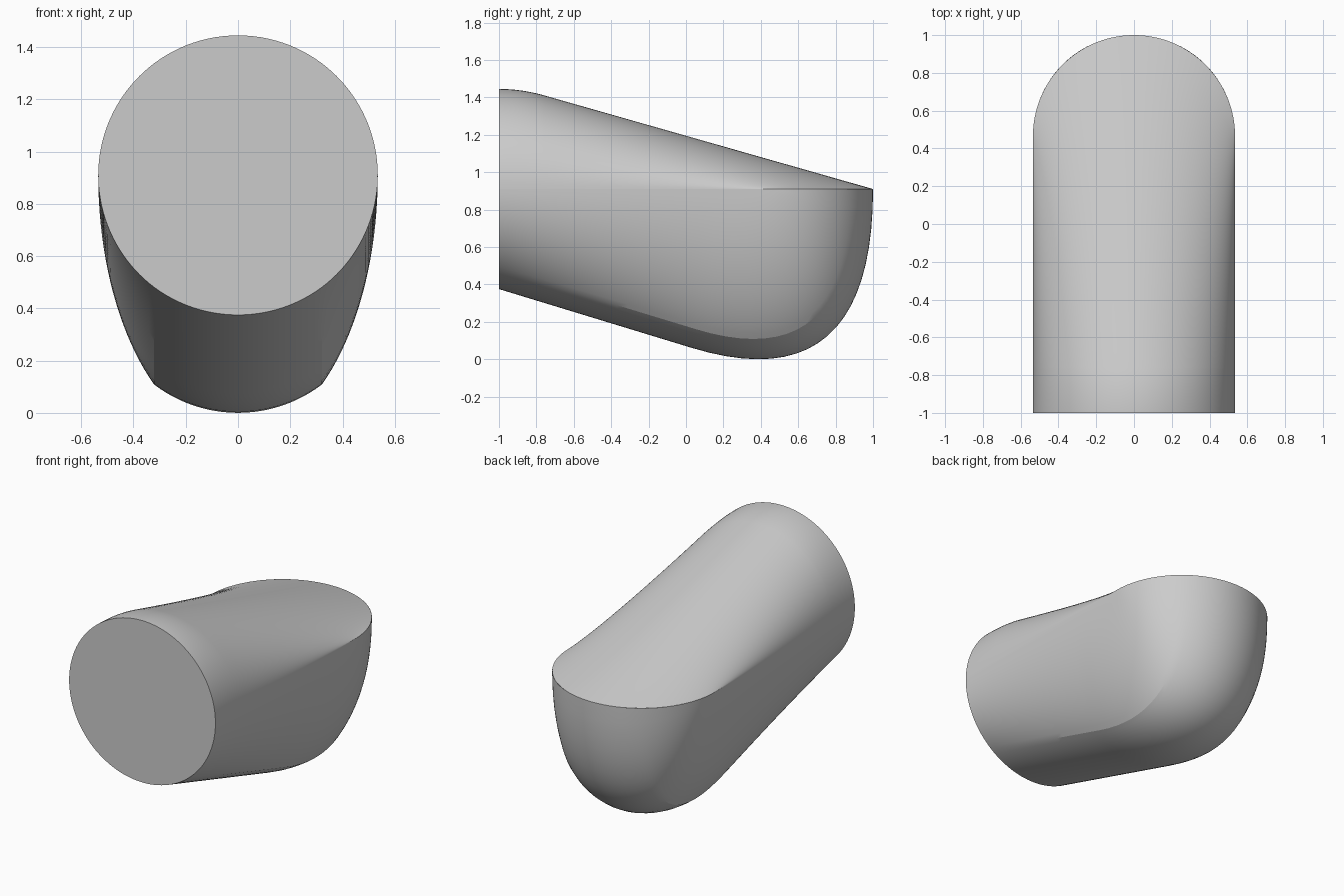
import bpy, bmesh, math
from mathutils import Vector

cube = bpy.data.objects.get("Cube")
if cube:
    bpy.data.objects.remove(cube)

R = 0.535          # radius of the front disc and the rounded back
MID = 0.91         # height of the widest line
CREASE = math.acos(0.8)
STEPS = 20

# Profiles in (y, z): front point, curve start, curve corner, curve end
TOP = [(-1, MID + R), (-0.88, MID + R), (-0.76, 1.411), (1, MID)]
KEEL = [(-1, 0.375), (0.03, 0.061), (1, -0.235), (1, MID)]
CHINE = [(-1, 0.481), (0.055, 0.16), (0.894, -0.095), (0.894, MID)]
BACK = 1 - R


def mix(a, b, t):
    return [Vector(p).lerp(Vector(q), t) for p, q in zip(a, b)]


def bend(a, b, c):
    """Quadratic curve from a to c around corner b."""
    for i in range(STEPS + 1):
        t = i / STEPS
        yield a * (1 - t) ** 2 + b * 2 * t * (1 - t) + c * t * t


def top_path(c):
    side = [(-1, MID), (-0.88, MID), (-0.76, MID), (BACK, MID)]
    a, b, d, e = mix(side, TOP, c)
    return list(bend(a, b, d)) + [d.lerp(e, i / STEPS) for i in range(1, STEPS + 1)]


def bottom_path(c):
    side = [(-1, MID), (0.12, MID), (BACK, MID), (BACK, MID)]
    if c > 0.8:
        a, b, d, e = mix(CHINE, KEEL, (c - 0.8) / 0.2)
    else:
        a, b, d, e = mix(side, CHINE, c / 0.8)
    return [a.lerp(b, i / STEPS) for i in range(STEPS)] + list(bend(b, d, e))


# Angles around the disc, with columns exactly on the lower creases
half = [CREASE * i / 12 for i in range(12)]
half += [CREASE + (math.pi / 2 - CREASE) * i / 20 for i in range(21)]
angles = [-a for a in reversed(half[1:])] + half

bm = bmesh.new()


def skin(path):
    grid = []
    for a in angles:
        c = max(math.cos(a), 0)
        grid.append([bm.verts.new((R * math.sin(a), p.x, p.y)) for p in path(c)])
    for left, right in zip(grid, grid[1:]):
        for i in range(len(left) - 1):
            bm.faces.new((left[i], right[i], right[i + 1], left[i + 1]))
    return [column[0] for column in grid]


# Upper and lower skins, then the flat front disc
upper = skin(top_path)
lower = skin(bottom_path)
bm.faces.new(upper + lower[-2:0:-1])
bmesh.ops.remove_doubles(bm, verts=bm.verts[:], dist=0.0005)
bmesh.ops.dissolve_degenerate(bm, dist=0.0002, edges=bm.edges[:])
bmesh.ops.recalc_face_normals(bm, faces=bm.faces[:])

mesh = bpy.data.meshes.new("rounded_body")
bm.to_mesh(mesh)
bm.free()
body = bpy.data.objects.new("rounded_body", mesh)
bpy.context.collection.objects.link(body)

# Plain grey finish
grey = bpy.data.materials.new("plain_grey")
grey.use_nodes = True
colour = (0.6, 0.6, 0.6, 1)
grey.diffuse_color = colour
grey.node_tree.nodes["Principled BSDF"].inputs["Base Color"].default_value = colour
mesh.materials.append(grey)

bpy.ops.object.select_all(action="DESELECT")
body.select_set(True)
bpy.context.view_layer.objects.active = body
bpy.ops.object.shade_smooth_by_angle(angle=math.radians(14))
